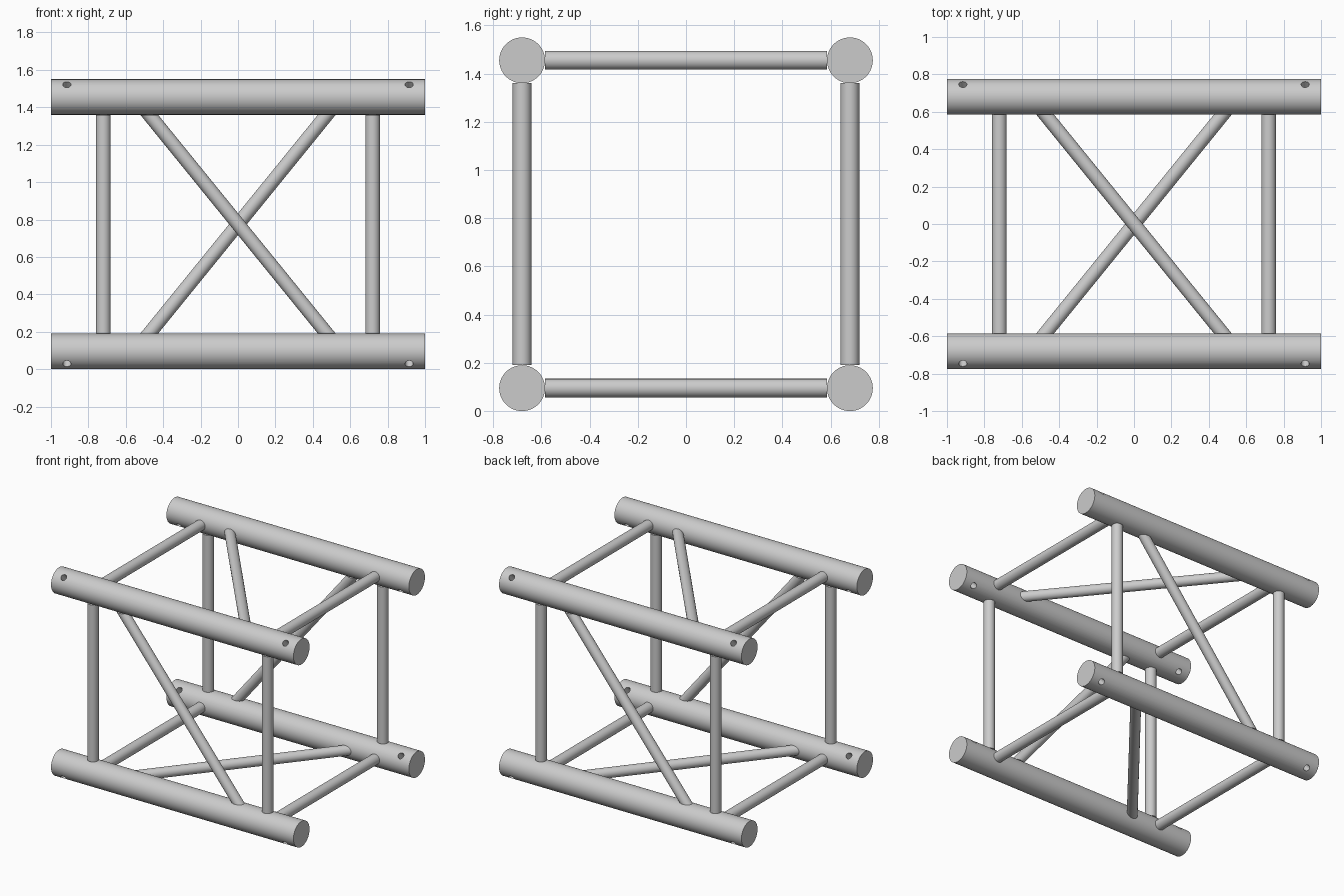
import bpy
import bmesh
import math
from mathutils import Vector, Matrix

if "Cube" in bpy.data.objects:
    bpy.data.objects.remove(bpy.data.objects["Cube"], do_unlink=True)

CHORD_R = 0.095      # main tube radius
STRUT_R = 0.039      # straight brace radius
DIAG_R = 0.037       # diagonal brace radius
HOLE_R = 0.022       # pin hole radius
HALF = 0.68          # tube centre distance from the middle
INNER = HALF - CHORD_R
MID = Vector((0, 0, HALF + CHORD_R))

metal = bpy.data.materials.new("brushed grey metal")
metal.use_nodes = True
grey = (0.6, 0.6, 0.6, 1)
metal.diffuse_color = grey
metal.node_tree.nodes["Principled BSDF"].inputs["Base Color"].default_value = grey


def tube(name, a, b, radius, segments=40, cut_axis=None):
    """Capped cylinder from a to b; cut_axis mitres both ends square to that axis."""
    a, b = Vector(a), Vector(b)
    d = (b - a).normalized()
    turn = d.to_track_quat('Z', 'Y').to_matrix().to_4x4()
    bm = bmesh.new()
    bmesh.ops.create_cone(bm, cap_ends=True, segments=segments, radius1=radius,
                          radius2=radius, depth=(b - a).length,
                          matrix=Matrix.Translation((a + b) / 2) @ turn)
    if cut_axis is not None:
        for v in bm.verts:
            end = a if (v.co - a).length < (v.co - b).length else b
            v.co += d * ((end[cut_axis] - v.co[cut_axis]) / d[cut_axis])
    mesh = bpy.data.meshes.new(name)
    bm.to_mesh(mesh)
    bm.free()
    mesh.materials.append(metal)
    obj = bpy.data.objects.new(name, mesh)
    bpy.context.collection.objects.link(obj)
    return obj


def activate(obj):
    bpy.ops.object.select_all(action='DESELECT')
    obj.select_set(True)
    bpy.context.view_layer.objects.active = obj


def smooth(obj):
    activate(obj)
    bpy.ops.object.shade_smooth_by_angle(angle=math.radians(35))


# Four main tubes, each with a diagonal pin hole through both ends
for sy, depth in ((-1, "front"), (1, "back")):
    for sz, level in ((-1, "bottom"), (1, "top")):
        centre = MID + Vector((0, sy * HALF, sz * HALF))
        end = Vector((1, 0, 0))
        chord = tube(f"{depth}_{level}_main_tube", centre - end, centre + end, CHORD_R, 64)
        out = Vector((0, sy, sz)).normalized() * CHORD_R * 1.5
        for sx in (-1, 1):
            pin = centre + Vector((sx * 0.915, 0, 0))
            cutter = tube("pin_hole_cutter", pin - out, pin + out, HOLE_R, 24)
            cutter.hide_render = True
            mod = chord.modifiers.new("pin_hole", 'BOOLEAN')
            mod.operation = 'DIFFERENCE'
            mod.solver = 'EXACT'
            mod.object = cutter
            activate(chord)
            bpy.ops.object.modifier_apply(modifier=mod.name)
            bpy.data.objects.remove(cutter, do_unlink=True)
        smooth(chord)

# Each side of the frame: two straight braces and one diagonal
# (name, axis the braces run along, axis facing out, side sign)
SIDES = (("front", 2, 1, -1), ("back", 2, 1, 1),
         ("bottom", 1, 2, -1), ("top", 1, 2, 1))

for name, run, face, sign in SIDES:
    def point(x, along):
        p = Vector((x, 0, 0))
        p[run] = along * INNER
        p[face] = sign * HALF
        return p + MID

    for x, side in ((-0.72, "right"), (0.72, "left")):
        smooth(tube(f"{name}_{side}_brace", point(x, -1), point(x, 1), STRUT_R))

    # Opposite sides slope opposite ways
    slope = sign if face == 1 else -sign
    smooth(tube(f"{name}_diagonal_brace", point(-0.475 * slope, -1),
                point(0.475 * slope, 1), DIAG_R, cut_axis=run))
